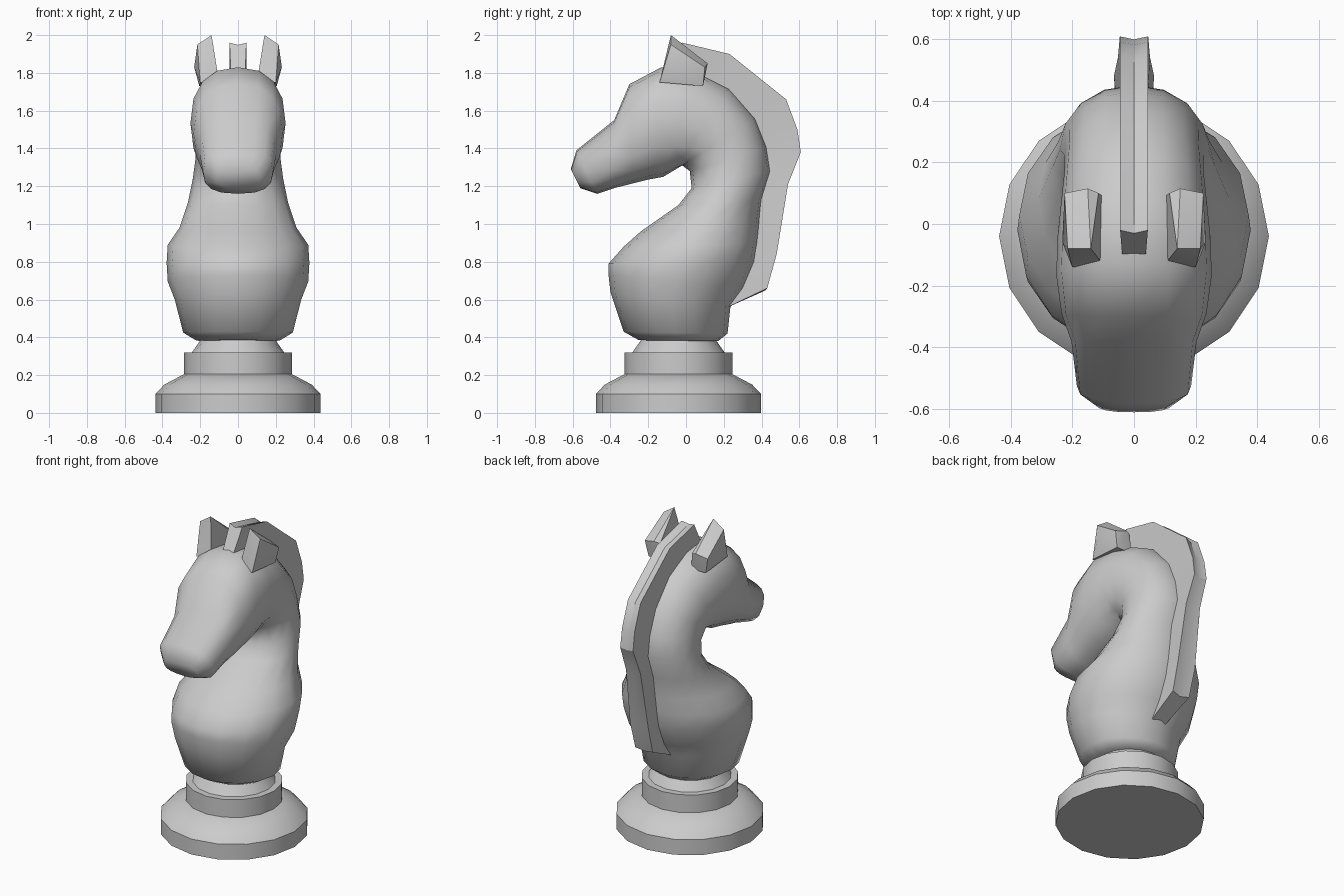
import bpy, bmesh, math
from mathutils import Vector

if "Cube" in bpy.data.objects:
    bpy.data.objects.remove(bpy.data.objects["Cube"])


def finish(name, bm, angle=40):
    bmesh.ops.recalc_face_normals(bm, faces=bm.faces)
    me = bpy.data.meshes.new(name)
    bm.to_mesh(me)
    bm.free()
    for p in me.polygons:
        p.use_smooth = True
    me.set_sharp_from_angle(angle=math.radians(angle))
    ob = bpy.data.objects.new(name, me)
    bpy.context.collection.objects.link(ob)
    return ob


def loft(name, rings, angle=40):
    """Skin closed rings of points and cap both ends."""
    bm = bmesh.new()
    loops = [[bm.verts.new(p) for p in r] for r in rings]
    for a, b in zip(loops, loops[1:]):
        for i in range(len(a)):
            j = (i + 1) % len(a)
            bm.faces.new((a[i], a[j], b[j], b[i]))
    bm.faces.new(loops[0])
    bm.faces.new(loops[-1])
    return finish(name, bm, angle)


def lathe(name, profile, n=16, cy=-0.04):
    turn = [2 * math.pi * i / n for i in range(n)]
    return loft(name, [[(r * math.cos(t), cy + r * math.sin(t), z) for t in turn]
                       for r, z in profile])


# Turned base
lathe("base", [(.437, 0), (.437, .1), (.39, .15), (.28, .208)])
lathe("base_ring", [(.286, .2), (.286, .32), (.25, .32)])
lathe("base_neck", [(.248, .315), (.195, .39)])


def power(v, e):
    return math.copysign(abs(v) ** e, v)


def section(fy, fz, by, bz, w, e, n=16):
    f, b = Vector((0, fy, fz)), Vector((0, by, bz))
    mid, half = (f + b) / 2, (f - b) / 2
    return [mid + half * power(math.cos(t), e) + Vector((w * power(math.sin(t), e), 0, 0))
            for t in (2 * math.pi * i / n for i in range(n))]


# Chest, neck and head: front y,z / back y,z / half width / roundness
sections = [
    (-.25, .385, .17, .38, .22, 1), (-.33, .43, .22, .42, .29, 1),
    (-.40, .64, .235, .56, .335, 1), (-.41, .73, .31, .66, .372, 1),
    (-.41, .79, .37, .80, .378, 1), (-.33, .88, .385, .90, .372, 1),
    (-.24, .96, .395, 1.0, .31, 1), (-.04, 1.10, .405, 1.13, .265, 1),
    (.03, 1.19, .45, 1.28, .24, .95), (.02, 1.28, .43, 1.41, .225, .95),
    (-.02, 1.31, .37, 1.56, .225, .9), (-.07, 1.28, .23, 1.72, .235, .9),
    (-.12, 1.25, .05, 1.81, .247, .9), (-.20, 1.235, -.13, 1.83, .252, .85),
    (-.28, 1.215, -.30, 1.74, .235, .8), (-.38, 1.19, -.38, 1.55, .203, .8),
    (-.47, 1.16, -.58, 1.39, .185, .75), (-.56, 1.19, -.61, 1.29, .12, .8)]
loft("horse_body", [section(*s) for s in sections], 50)

# Mane: outer y,z / inner y,z / half width, grooved along the outer edge
mane = [(-.02, 1.96, -.13, 1.76, .045), (.23, 1.90, .12, 1.70, .045),
        (.53, 1.66, .32, 1.50, .045), (.59, 1.50, .38, 1.40, .045),
        (.608, 1.38, .40, 1.27, .046), (.54, 1.21, .36, 1.12, .052),
        (.48, .84, .33, .82, .065), (.43, .66, .20, .55, .062)]
loft("mane", [[(-w, oy, oz), (0, oy - .01, oz - .012), (w, oy, oz), (w * .8, iy, iz),
               (0, iy - .015, iz), (-w * .8, iy, iz)] for oy, oz, iy, iz, w in mane], 30)

# Ears, mirrored
ear = [(.14, -.08, 2.0), (.215, -.08, 1.95), (.10, -.13, 1.75), (.20, -.14, 1.75),
       (.115, .10, 1.84), (.15, .115, 1.85), (.225, .10, 1.83), (.232, -.06, 1.83),
       (.10, .09, 1.73), (.205, .09, 1.73)]
for side, s in (("left", -1), ("right", 1)):
    bm = bmesh.new()
    vs = [bm.verts.new((x * s, y, z)) for x, y, z in ear]
    bmesh.ops.convex_hull(bm, input=vs)
    finish("ear_" + side, bm, 35)
